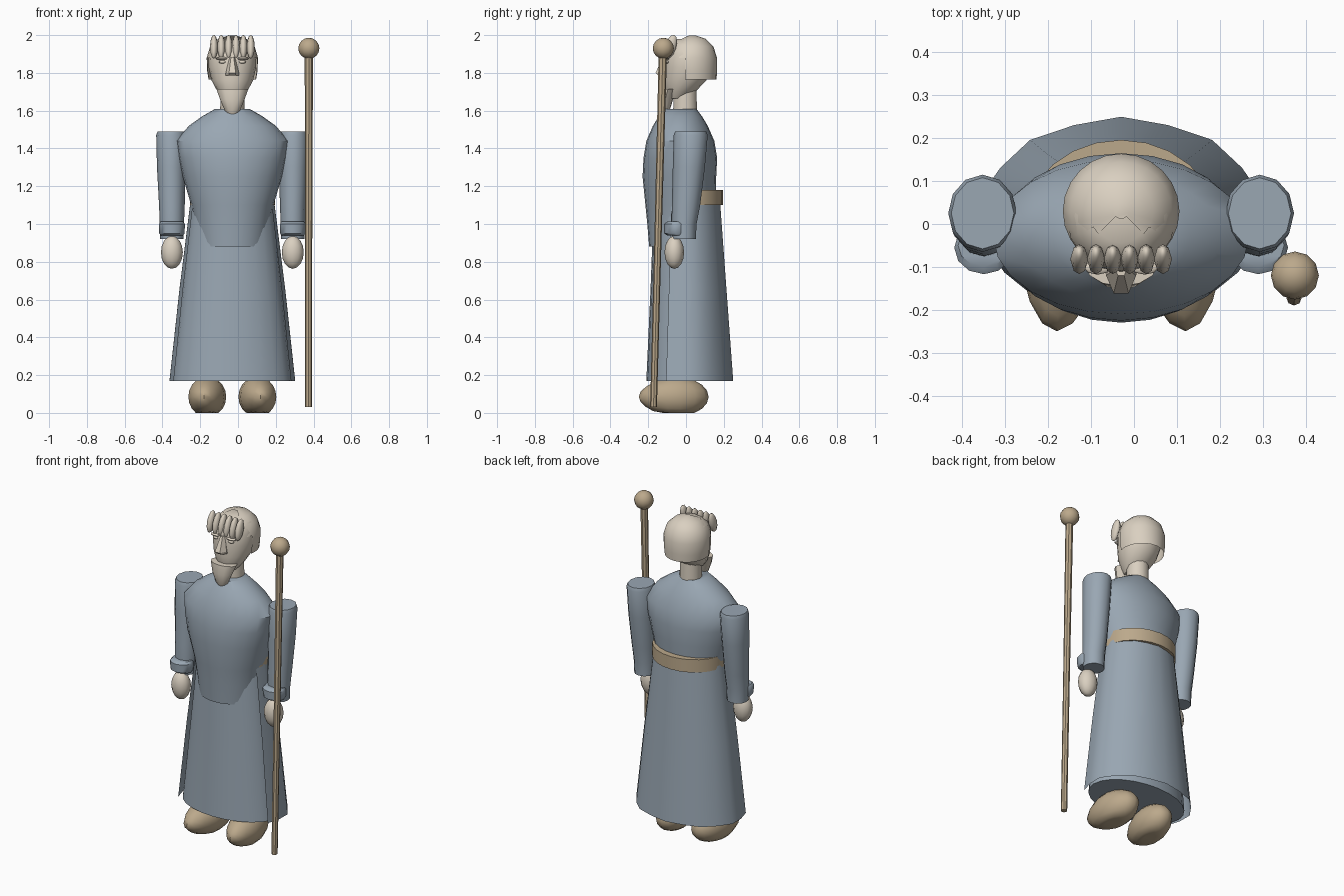
import bpy, bmesh, math
from mathutils import Vector

CX = -0.03  # centre line of the body


def material(name, rgb):
    m = bpy.data.materials.new(name)
    m.diffuse_color = (*rgb, 1)
    return m


BLUE = material("grey_blue_cloth", (0.32, 0.385, 0.45))
TAN = material("tan_leather", (0.50, 0.395, 0.26))
SKIN = material("pale_beige", (0.70, 0.63, 0.53))


def finish(name, bm, mat, angle=40):
    bmesh.ops.recalc_face_normals(bm, faces=bm.faces[:])
    me = bpy.data.meshes.new(name)
    bm.to_mesh(me)
    bm.free()
    me.materials.append(mat)
    ob = bpy.data.objects.new(name, me)
    bpy.context.collection.objects.link(ob)
    bpy.ops.object.select_all(action='DESELECT')
    ob.select_set(True)
    bpy.context.view_layer.objects.active = ob
    bpy.ops.object.shade_smooth_by_angle(angle=math.radians(angle))
    return ob


def loft_bm(rings, n=16, arc=None, caps=True, wave=0.0):
    """Stack of ellipses (z, cx, cy, rx, ry); arc limits the sweep in degrees."""
    bm = bmesh.new()
    a0, a1 = arc or (0, 360)
    count = n + 1 if arc else n
    loops = []
    for z, cx, cy, rx, ry in rings:
        loop = []
        for i in range(count):
            a = math.radians(a0 + (a1 - a0) * i / n)
            k = 1 + wave * (-1) ** i
            loop.append(bm.verts.new((cx + rx * k * math.cos(a), cy + ry * k * math.sin(a), z)))
        loops.append(loop)
    for lo, hi in zip(loops, loops[1:]):
        for i in range(n):
            j = (i + 1) % count
            bm.faces.new((lo[i], lo[j], hi[j], hi[i]))
    if caps and not arc:
        bm.faces.new(loops[0])
        bm.faces.new(loops[-1])
    return bm


def loft(name, rings, mat, angle=40, **kw):
    return finish(name, loft_bm(rings, **kw), mat, angle)


def ball(name, centre, radii, mat, u=12, v=8, tilt=0.0):
    bm = bmesh.new()
    bmesh.ops.create_uvsphere(bm, u_segments=u, v_segments=v, radius=1)
    ob = finish(name, bm, mat, 50)
    ob.location, ob.scale, ob.rotation_euler.x = centre, radii, tilt
    return ob


# Robe: tunic, inner skirt, open back panel and belt
loft("tunic", [
    (0.88, CX, -0.03, 0.185, 0.165), (1.00, CX, -0.03, 0.20, 0.175),
    (1.10, CX, -0.03, 0.218, 0.185), (1.25, CX, -0.035, 0.262, 0.195),
    (1.35, CX, -0.03, 0.285, 0.195), (1.44, CX, -0.03, 0.298, 0.18),
    (1.52, CX, -0.03, 0.23, 0.145), (1.57, CX, -0.03, 0.16, 0.115),
    (1.61, CX, -0.03, 0.09, 0.085)], BLUE, n=24)
loft("inner_skirt", [
    (0.17, CX, -0.015, 0.315, 0.195), (0.65, CX, -0.01, 0.265, 0.178),
    (1.12, CX, -0.005, 0.215, 0.165)], BLUE, n=24)
loft("back_robe", [
    (0.17, CX, 0, 0.338, 0.247), (0.65, CX, 0, 0.285, 0.212),
    (1.12, CX, 0, 0.225, 0.178)], BLUE, n=12, arc=(-25, 205), wave=0.012)
loft("belt", [(1.10, CX, 0, 0.225, 0.196), (1.18, CX, 0, 0.225, 0.196)], TAN, n=24)

# Arms, cuffs, hands and shoes
for s, side in ((-1, "left"), (1, "right")):
    ax = CX + s * 0.32
    loft(side + "_sleeve", [
        (0.92, ax, -0.01, 0.062, 0.062), (1.00, ax, -0.01, 0.064, 0.066),
        (1.10, ax, 0.0, 0.068, 0.075), (1.30, ax + s * 0.003, 0.015, 0.076, 0.085),
        (1.47, ax + s * 0.003, 0.025, 0.08, 0.09), (1.49, ax + s * 0.003, 0.025, 0.073, 0.083)],
        BLUE, n=12)
    loft(side + "_cuff", [
        (0.94, ax, -0.05, 0.06, 0.05), (0.95, ax, -0.055, 0.067, 0.06),
        (1.00, ax, -0.055, 0.069, 0.062), (1.012, ax, -0.05, 0.06, 0.05)], BLUE, n=12)
    ball(side + "_hand", (ax, -0.062, 0.85), (0.058, 0.052, 0.087), SKIN)

    # Egg-shaped shoe with a flat sole and a toe turned slightly outward
    bm = bmesh.new()
    bmesh.ops.create_uvsphere(bm, u_segments=14, v_segments=10, radius=1)
    for v in bm.verts:
        x, y, z = v.co
        taper = 1 - 0.22 * max(0, -y)
        v.co = Vector((CX + s * (0.135 - 0.015 * y) + 0.102 * x * taper,
                       -0.065 + 0.185 * y,
                       max(0, 0.085 + (0.108 - 0.025 * max(0, -y)) * z)))
    bmesh.ops.remove_doubles(bm, verts=bm.verts[:], dist=0.0005)
    finish(side + "_shoe", bm, TAN, 45)

# Neck and head
loft("neck", [(1.56, CX, -0.005, 0.065, 0.065), (1.74, CX, -0.005, 0.062, 0.062)], SKIN, n=14)
loft("face", [
    (1.665, CX, -0.05, 0.05, 0.045), (1.70, CX, -0.03, 0.078, 0.08),
    (1.76, CX, -0.005, 0.11, 0.112), (1.83, CX, 0.01, 0.126, 0.125),
    (1.90, CX, 0.015, 0.127, 0.125), (1.95, CX, 0.02, 0.108, 0.11),
    (1.98, CX, 0.025, 0.065, 0.07)], SKIN, n=16)

# Hair cap with the front cut away in a notch
bm = loft_bm([
    (1.765, CX, 0.03, 0.126, 0.132), (1.81, CX, 0.03, 0.133, 0.134),
    (1.88, CX, 0.03, 0.136, 0.134), (1.94, CX, 0.03, 0.118, 0.115),
    (1.98, CX, 0.03, 0.075, 0.075), (1.999, CX, 0.03, 0.018, 0.018)], n=24)
drop = []
for f in bm.faces:
    c = f.calc_center_median()
    if len(f.verts) == 4:
        limit = 0.0 if c.z < 1.88 else 0.02 - 0.5 * abs(c.x - CX)
        if c.y < limit:
            drop.append(f)
    elif c.z < 1.8:
        drop.append(f)
bmesh.ops.delete(bm, geom=drop, context='FACES')
finish("hair_cap", bm, SKIN)

# Fringe of six locks
for i in range(6):
    x = CX + (i - 2.5) * 0.039
    ball("fringe_lock_%d" % (i + 1), (x, -0.082, 1.938), (0.021, 0.03, 0.066),
         SKIN, u=8, v=6, tilt=-0.3)

# Beard: flat wedge narrowing to a point
loft("beard", [
    (1.57, CX, -0.115, 0.016, 0.015), (1.60, CX, -0.115, 0.04, 0.028),
    (1.66, CX, -0.11, 0.065, 0.042), (1.715, CX, -0.095, 0.085, 0.05)], SKIN, n=12)

# Nose, brows and eyes
loft("nose", [
    (1.785, CX, -0.115, 0.036, 0.035), (1.80, CX, -0.12, 0.035, 0.048),
    (1.885, CX, -0.105, 0.014, 0.018)], SKIN, n=6, angle=25)
for s, side in ((-1, "left"), (1, "right")):
    ball(side + "_eye", (CX + s * 0.052, -0.1, 1.858), (0.02, 0.012, 0.009), SKIN, u=8, v=6)
    ball(side + "_brow", (CX + s * 0.055, -0.102, 1.876), (0.032, 0.016, 0.008), SKIN, u=8, v=6)

# Staff leaning slightly, with a round knob
loft("staff", [(0.03, 0.373, -0.172, 0.018, 0.018), (0.9, 0.374, -0.149, 0.019, 0.019),
               (1.93, 0.375, -0.122, 0.022, 0.022)], TAN, n=8)
ball("staff_knob", (0.375, -0.12, 1.93), (0.056, 0.056, 0.056), TAN)
